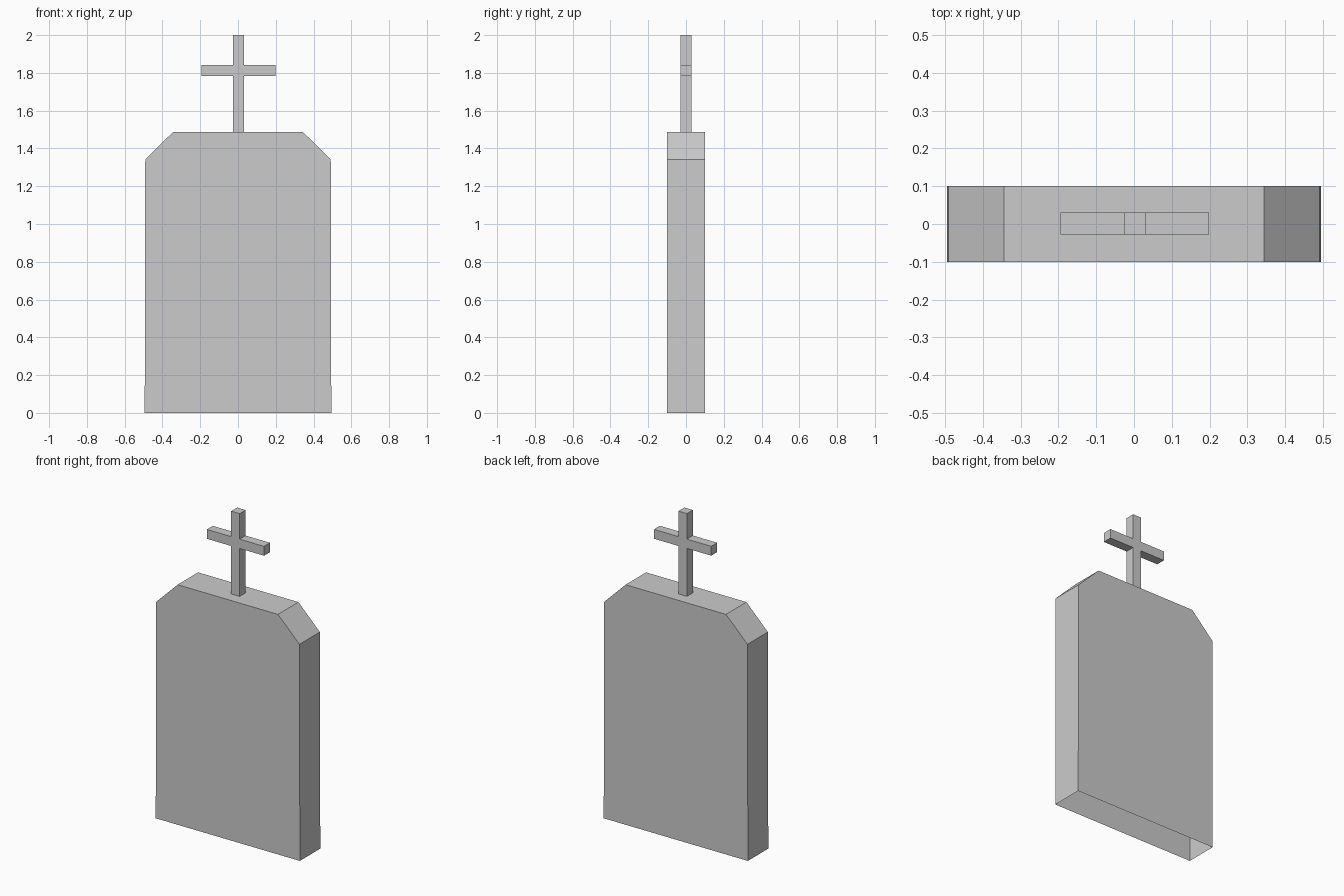
import bpy
import bmesh

if "Cube" in bpy.data.objects:
    bpy.data.objects.remove(bpy.data.objects["Cube"])


def extrude_profile(name, half, depth, y=0.0, x=0.0, open_bottom=False):
    """Mirror a right-half (x, z) outline, extrude it along y, optionally drop the bottom."""
    outline = half + [(-px, pz) for px, pz in reversed(half)]
    bm = bmesh.new()
    front = bm.faces.new([bm.verts.new((px + x, y - depth / 2, pz)) for px, pz in outline])
    ext = bmesh.ops.extrude_face_region(bm, geom=[front], use_keep_orig=True)
    moved = [g for g in ext["geom"] if isinstance(g, bmesh.types.BMVert)]
    bmesh.ops.translate(bm, verts=moved, vec=(0, depth, 0))
    bmesh.ops.recalc_face_normals(bm, faces=bm.faces)
    if open_bottom:
        low = min(v.co.z for v in bm.verts)
        bottom = [f for f in bm.faces if all(abs(v.co.z - low) < 1e-5 for v in f.verts)]
        bmesh.ops.delete(bm, geom=bottom, context="FACES_ONLY")
    mesh = bpy.data.meshes.new(name)
    bm.to_mesh(mesh)
    bm.free()
    obj = bpy.data.objects.new(name, mesh)
    bpy.context.collection.objects.link(obj)
    return obj


# Headstone slab: slight taper, chamfered shoulders, hollow with open base
extrude_profile("headstone_slab",
                [(0.494, 0), (0.491, 1.341), (0.344, 1.487)],
                0.2, open_bottom=True)

# Cross standing on the slab
extrude_profile("cross",
                [(0.029, 1.487), (0.029, 1.784), (0.196, 1.784),
                 (0.196, 1.842), (0.029, 1.842), (0.029, 2.0)],
                0.058, y=0.001, x=0.002, open_bottom=True)
